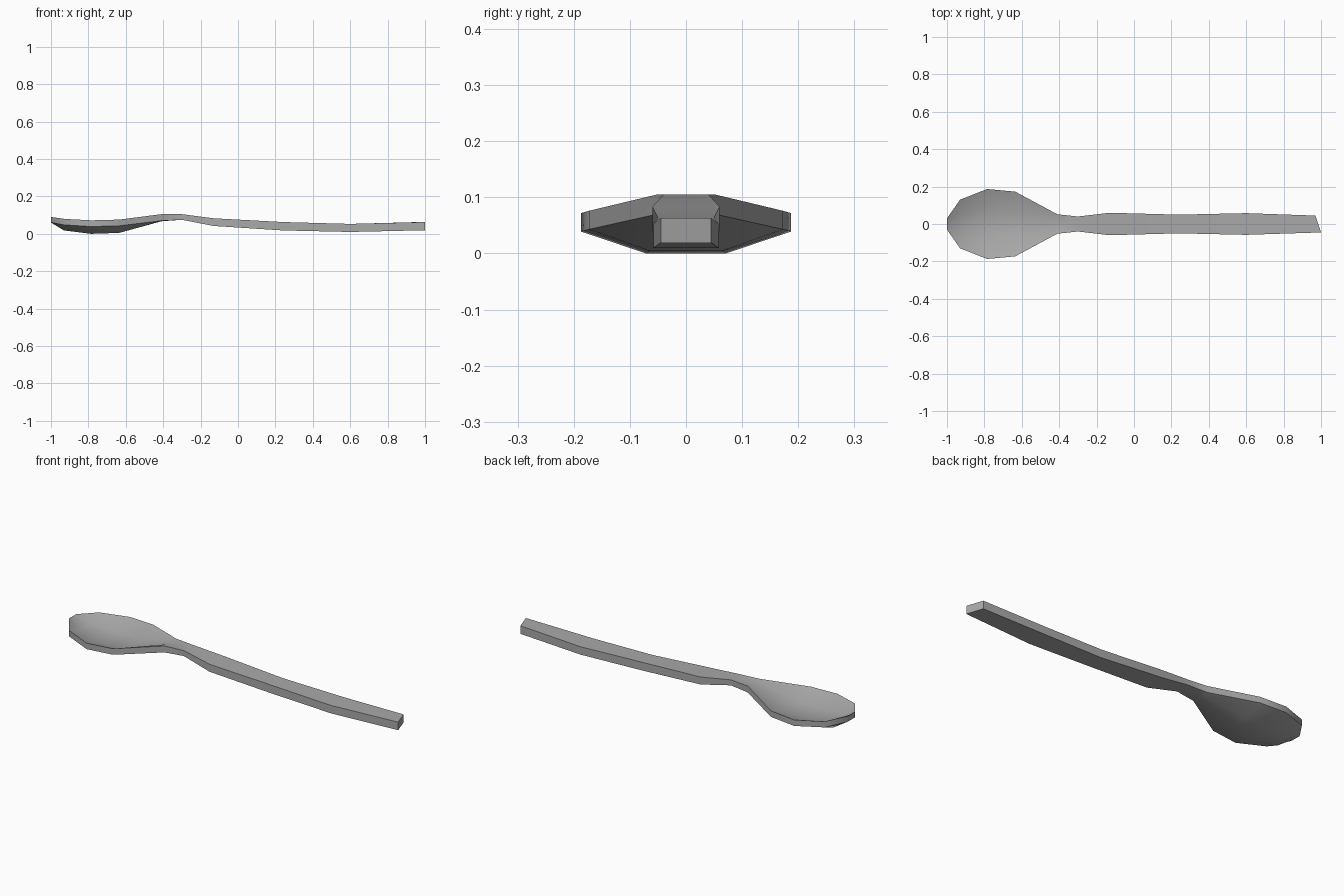
import bpy, bmesh, math

cube = bpy.data.objects.get("Cube")
if cube:
    bpy.data.objects.remove(cube)

# Brushed grey metal
metal = bpy.data.materials.new("grey_metal")
metal.use_nodes = True
grey = (0.4, 0.4, 0.4, 1)
metal.diffuse_color = grey
metal.node_tree.nodes["Principled BSDF"].inputs["Base Color"].default_value = grey

# Stations along the spoon: x, half width, rim top, rim bottom, bowl sag
stations = [
    (-1.0, 0.03, 0.09, 0.06, 0.0),
    (-0.93, 0.13, 0.08, 0.048, 0.03),
    (-0.785, 0.187, 0.072, 0.039, 0.039),
    (-0.635, 0.173, 0.076, 0.043, 0.038),
    (-0.41, 0.052, 0.105, 0.07, 0.003),
    (-0.30, 0.04, 0.105, 0.075, 0.0),
    (-0.13, 0.06, 0.083, 0.042, 0.0),
    (0.24, 0.05, 0.063, 0.018, 0.0),
    (0.60, 0.058, 0.053, 0.01, 0.0),
    (0.985, 0.045, 0.063, 0.019, 0.0),
]
columns = (-1, -0.38, 0.38, 1)

# Closed strip: each section is a ring of four top and four bottom points
bm = bmesh.new()
rings = []
for i, (x, w, top, bottom, sag) in enumerate(stations):
    skew = 0.015 if i == len(stations) - 1 else 0  # slanted handle end
    ring = []
    for z, cols in ((top, columns), (bottom, columns[::-1])):
        for c in cols:
            drop = sag if abs(c) < 1 else 0
            ring.append(bm.verts.new((x - skew * c, w * c, z - drop)))
    rings.append(ring)

for a, b in zip(rings, rings[1:]):
    for k in range(len(a)):
        n = (k + 1) % len(a)
        bm.faces.new((a[k], b[k], b[n], a[n]))
bm.faces.new(rings[0])
bm.faces.new(rings[-1][::-1])
bmesh.ops.recalc_face_normals(bm, faces=bm.faces)

mesh = bpy.data.meshes.new("spoon")
bm.to_mesh(mesh)
bm.free()
mesh.materials.append(metal)
spoon = bpy.data.objects.new("spoon", mesh)
bpy.context.collection.objects.link(spoon)

# Smooth bowl with crisp rim
bpy.ops.object.select_all(action="DESELECT")
spoon.select_set(True)
bpy.context.view_layer.objects.active = spoon
bpy.ops.object.shade_smooth_by_angle(angle=math.radians(40))
